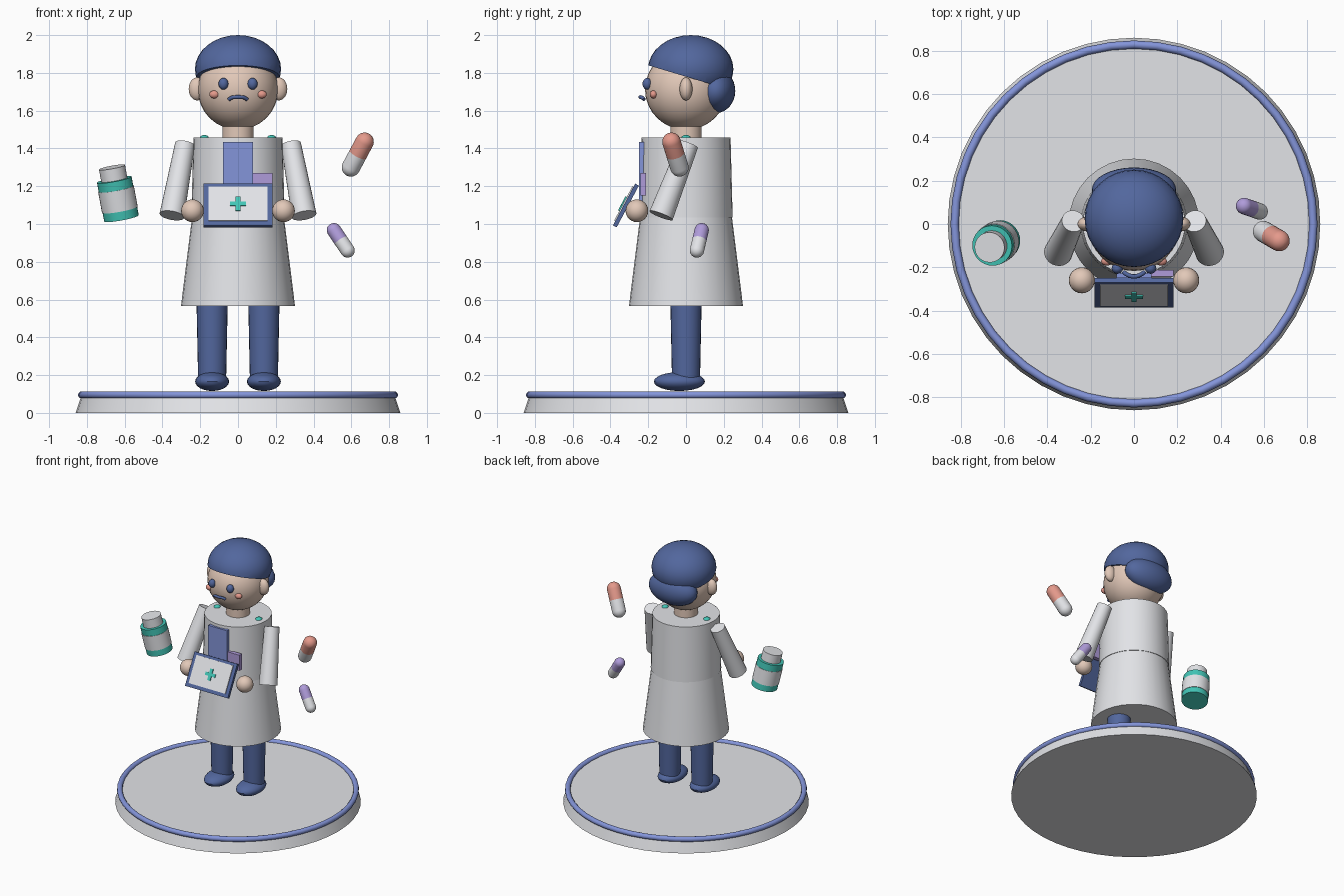
import bpy, bmesh, math
from mathutils import Vector, Matrix

if "Cube" in bpy.data.objects:
    bpy.data.objects.remove(bpy.data.objects["Cube"], do_unlink=True)


def material(name, rgb):
    m = bpy.data.materials.new(name)
    m.use_nodes = True
    m.diffuse_color = (*rgb, 1)
    m.node_tree.nodes["Principled BSDF"].inputs["Base Color"].default_value = (*rgb, 1)
    return m


white = material("white", (0.80, 0.81, 0.84))
navy = material("navy", (0.085, 0.135, 0.34))
blue = material("blue", (0.23, 0.30, 0.70))
skin = material("skin", (0.76, 0.58, 0.48))
teal = material("teal", (0.055, 0.56, 0.47))
coral = material("coral", (0.78, 0.32, 0.26))
lilac = material("lilac", (0.43, 0.33, 0.70))


def finish(name, bm, mats, smooth=True):
    bmesh.ops.recalc_face_normals(bm, faces=bm.faces)
    me = bpy.data.meshes.new(name)
    bm.to_mesh(me)
    bm.free()
    ob = bpy.data.objects.new(name, me)
    bpy.context.collection.objects.link(ob)
    for m in mats:
        me.materials.append(m)
    if smooth:
        bpy.ops.object.select_all(action="DESELECT")
        ob.select_set(True)
        bpy.context.view_layer.objects.active = ob
        bpy.ops.object.shade_smooth_by_angle(angle=math.radians(35))
    return ob


def lathe(name, profile, mats, start=(0, 0, 0), end=(0, 0, 1), segs=32, rule=None):
    """Revolve (radius, distance) points about the axis from start to end."""
    bm = bmesh.new()
    start, end = Vector(start), Vector(end)
    turn = (end - start).to_track_quat("Z", "Y")
    rings = []
    for r, d in profile:
        rings.append([bm.verts.new(start + turn @ Vector((
            r * math.cos(math.tau * i / segs), r * math.sin(math.tau * i / segs), d)))
            for i in range(segs)])
    for k, (lo, hi) in enumerate(zip(rings, rings[1:])):
        for i in range(segs):
            j = (i + 1) % segs
            f = bm.faces.new((lo[i], lo[j], hi[j], hi[i]))
            f.material_index = rule(k) if rule else 0
    bm.faces.new(rings[0][::-1])
    bm.faces.new(rings[-1])
    return finish(name, bm, mats)


def ellipsoid(name, centre, radii, mat, cut=None, segs=32):
    bm = bmesh.new()
    bmesh.ops.create_uvsphere(bm, u_segments=segs, v_segments=segs // 2, radius=1)
    bmesh.ops.transform(bm, matrix=Matrix.Translation(centre) @ Matrix.Diagonal((*radii, 1)),
                        verts=bm.verts)
    if cut:
        bmesh.ops.bisect_plane(bm, geom=bm.verts[:] + bm.edges[:] + bm.faces[:],
                               plane_co=cut[0], plane_no=cut[1], clear_inner=True)
        bmesh.ops.holes_fill(bm, edges=[e for e in bm.edges if e.is_boundary])
    return finish(name, bm, [mat])


def box(name, centre, size, mat, frame=Matrix()):
    bm = bmesh.new()
    bmesh.ops.create_cube(bm, size=1)
    bmesh.ops.transform(bm, matrix=frame @ Matrix.Translation(centre) @ Matrix.Diagonal((*size, 1)),
                        verts=bm.verts)
    return finish(name, bm, [mat], smooth=False)


def capsule(name, top, bottom, radius, mat):
    top, bottom = Vector(top), Vector(bottom)
    length, n = (top - bottom).length, 8
    arc = [(radius * math.cos(a), radius * math.sin(a))
           for a in (math.pi / 2 * i / n * 0.99 for i in range(n + 1))]
    profile = [(r, -h) for r, h in reversed(arc)] + [(radius, length / 2)]
    profile += [(r, length + h) for r, h in arc]
    return lathe(name, profile, [white, mat], bottom, top, 24, lambda k: int(k > n))


# Platform with a rounded rim
lathe("platform", [(0.86, 0), (0.828, 0.095)], [white], segs=48)
bpy.ops.mesh.primitive_torus_add(location=(0, 0, 0.095), major_radius=0.828, minor_radius=0.019,
                                 major_segments=48, minor_segments=12)
rim = bpy.context.object
rim.name = "platform_rim"
rim.data.materials.append(blue)
bpy.ops.object.shade_smooth_by_angle(angle=math.radians(35))

# Coat and neck
lathe("coat_skirt", [(0.302, 0.565), (0.243, 1.04)], [white])
lathe("coat_body", [(0.247, 1.035), (0.236, 1.457)], [white])
lathe("neck", [(0.083, 1.42), (0.083, 1.56)], [skin])
box("shirt_panel", (0, -0.235, 1.25), (0.16, 0.03, 0.37), blue)
box("chest_pocket", (0.125, -0.227, 1.21), (0.115, 0.03, 0.12), lilac)

# Head and hair
ellipsoid("head", (0, 0, 1.712), (0.213, 0.217, 0.213), skin)
ellipsoid("hair_cap", (0, 0.025, 1.82), (0.228, 0.226, 0.18), navy,
          cut=((0, -0.2, 1.84), Vector((0, 0.3, 1)).normalized()))
ellipsoid("hair_back", (0, 0.157, 1.705), (0.195, 0.104, 0.118), navy)

# Moustache
curve = bpy.data.curves.new("moustache", "CURVE")
curve.dimensions = "3D"
curve.bevel_depth = 0.01
curve.bevel_resolution = 3
curve.use_fill_caps = True
spline = curve.splines.new("POLY")
spline.points.add(10)
for i, p in enumerate(spline.points):
    u = i / 5 - 1
    p.co = (0.048 * u, -0.242 + 0.02 * u * u, 1.672 - 0.013 * u ** 4, 1)
curve.materials.append(navy)
bpy.context.collection.objects.link(bpy.data.objects.new("moustache", curve))

# Paired parts
for side, s in (("left", 1), ("right", -1)):
    ellipsoid(side + "_ear", (s * 0.216, 0, 1.715), (0.045, 0.034, 0.061), skin, segs=24)
    ellipsoid(side + "_eye", (s * 0.077, -0.205, 1.742), (0.026, 0.025, 0.031), navy, segs=24)
    ellipsoid(side + "_cheek", (s * 0.125, -0.172, 1.686), (0.027, 0.02, 0.021), coral, segs=24)
    ellipsoid(side + "_collar_tip", (s * 0.178, 0, 1.456), (0.024, 0.026, 0.015), teal, segs=16)
    lathe(side + "_arm", [(0.066, 0), (0.053, 0.41)], [white],
          (s * 0.35, -0.132, 1.045), (s * 0.28, 0.015, 1.425), 24)
    ellipsoid(side + "_hand", (s * 0.241, -0.26, 1.07), (0.06, 0.06, 0.06), skin, segs=24)
    lathe(side + "_leg", [(0.074, 0.17), (0.083, 0.6)], [navy],
          (s * 0.137, 0, 0), (s * 0.137, 0, 1), 24)
    ellipsoid(side + "_shoe", (s * 0.137, -0.035, 0.166), (0.09, 0.135, 0.05), navy, segs=24)

# Clipboard tilted towards the viewer, with paper and cross plates
tilt = Matrix.Translation((0, -0.318, 1.098)) @ Matrix.Rotation(math.radians(-28), 4, "X")
box("clipboard", (0, 0, 0), (0.365, 0.022, 0.25), navy, tilt)
box("paper", (0, -0.013, 0.003), (0.312, 0.009, 0.205), white, tilt)
box("cross_bar", (0, -0.02, 0), (0.084, 0.009, 0.024), teal, tilt)
box("cross_post", (0, -0.0205, 0), (0.024, 0.009, 0.084), teal, tilt)

# Floating capsules
capsule("large_capsule", (0.67, -0.077, 1.435), (0.598, -0.035, 1.3), 0.049, coral)
capsule("small_capsule", (0.508, 0.083, 0.967), (0.58, 0.058, 0.86), 0.038, lilac)

# Floating bottle with a label band and a lid
foot, tip = (-0.617, -0.075, 1.03), (-0.667, -0.108, 1.30)
lathe("bottle", [(0.093, 0), (0.093, 0.21)], [teal], foot, tip)
lathe("bottle_label", [(0.096, 0.047), (0.096, 0.16)], [white], foot, tip)
lathe("bottle_lid", [(0.07, 0.205), (0.07, 0.277)], [white], foot, tip)
